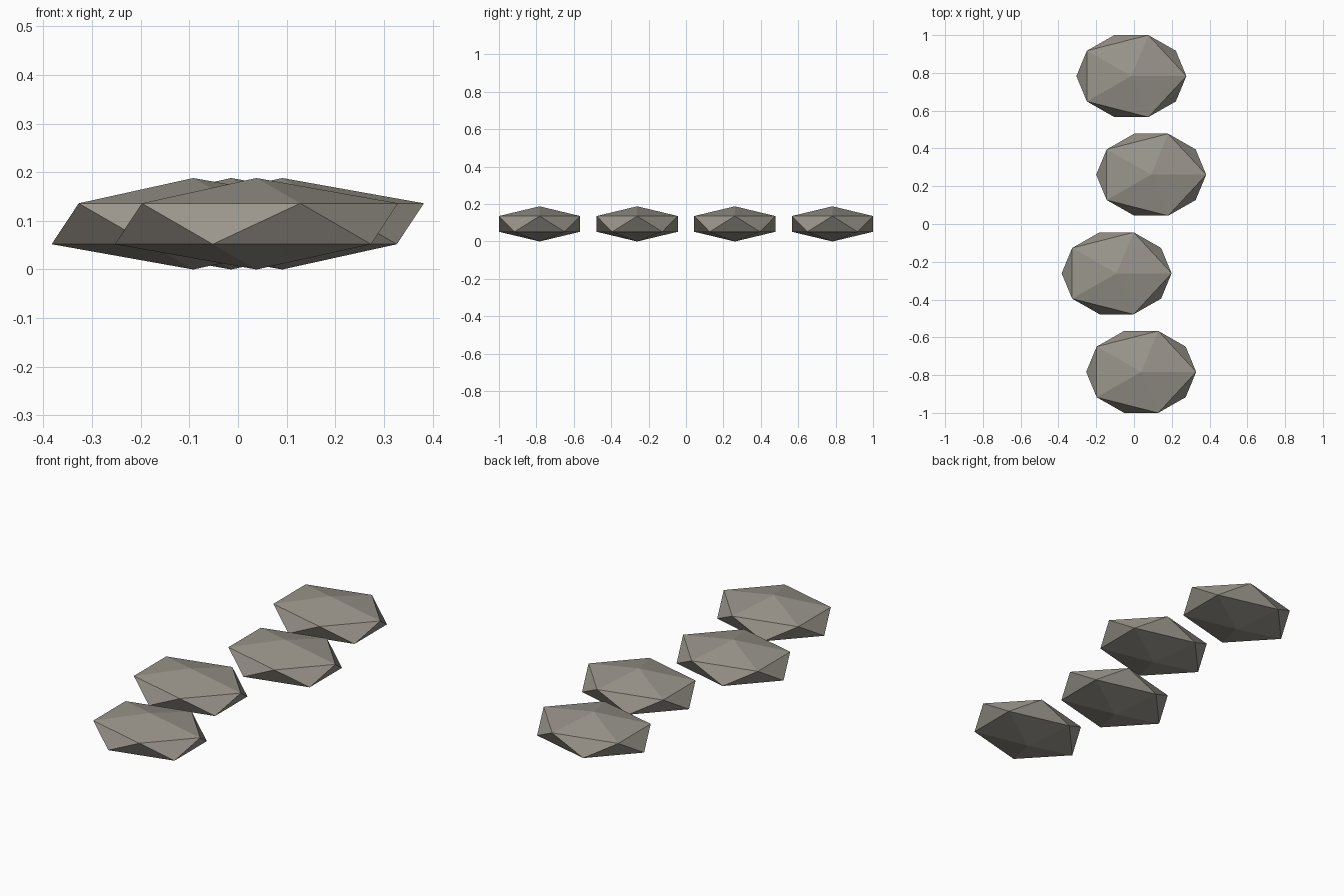
import bpy

if "Cube" in bpy.data.objects:
    bpy.data.objects.remove(bpy.data.objects["Cube"])

# Warm grey stone colour
stone = bpy.data.materials.new("warm_grey_stone")
stone.diffuse_color = (0.32, 0.30, 0.26, 1.0)
stone.use_nodes = True
stone.node_tree.nodes["Principled BSDF"].inputs["Base Color"].default_value = stone.diffuse_color

# Stepping stones: flattened low-poly boulders in a staggered row (x, y)
CENTRES = [(0.038, -0.783), (-0.092, -0.261), (0.091, 0.261), (-0.014, 0.783)]
RADII = (0.3255, 0.2551, 0.094)

for i, (x, y) in enumerate(CENTRES, 1):
    bpy.ops.mesh.primitive_ico_sphere_add(subdivisions=1, radius=1, location=(x, y, RADII[2]))
    ob = bpy.context.object
    ob.name = f"stepping_stone_{i}"
    ob.scale = RADII
    bpy.ops.object.transform_apply(location=False, rotation=False, scale=True)
    ob.data.materials.append(stone)
    bpy.ops.object.shade_flat()
